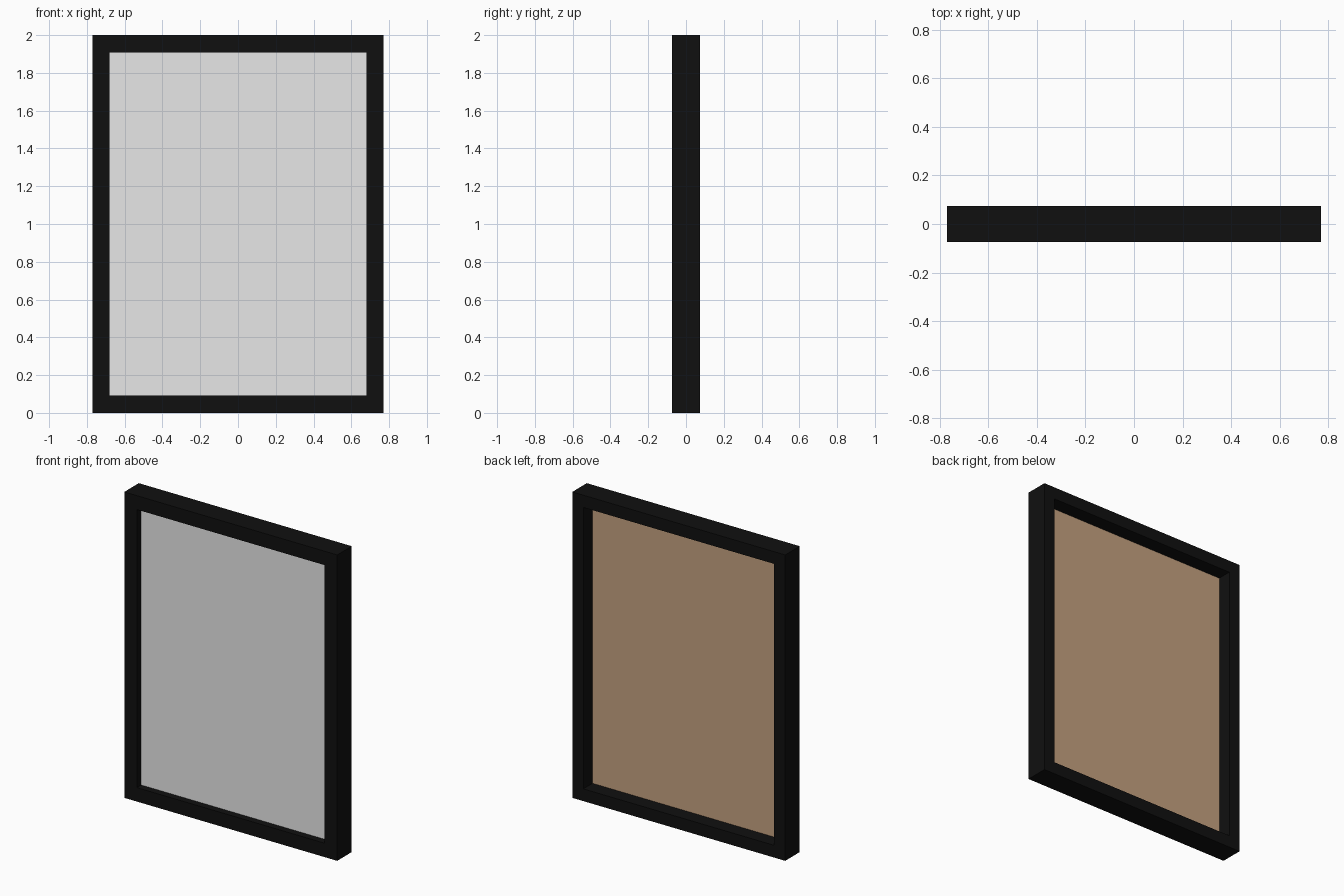
import bpy, bmesh

if "Cube" in bpy.data.objects:
    bpy.data.objects.remove(bpy.data.objects["Cube"])

W, H, D = 0.77, 2.0, 0.075      # half width, height, half depth
LIP, REBATE = 0.091, 0.08       # frame width at the front and at the back
FRONT_Y, BACK_Y = -0.03, -0.02  # faces of the mirror panel


def material(name, rgb):
    m = bpy.data.materials.new(name)
    m.diffuse_color = (*rgb, 1)
    m.use_nodes = True
    m.node_tree.nodes["Principled BSDF"].inputs["Base Color"].default_value = m.diffuse_color
    return m


black = material("black frame", (0.005, 0.005, 0.005))
grey = material("mirror grey", (0.8, 0.8, 0.8))
brown = material("brown backing", (0.56, 0.36, 0.217))


def finish(name, bm, mats):
    bmesh.ops.recalc_face_normals(bm, faces=bm.faces)
    me = bpy.data.meshes.new(name)
    for m in mats:
        me.materials.append(m)
    ob = bpy.data.objects.new(name, me)
    bpy.context.collection.objects.link(ob)
    return ob, me


def ring(bm, inset, y):
    x, z0, z1 = W - inset, inset, H - inset
    return [bm.verts.new(c) for c in ((-x, y, z0), (x, y, z0), (x, y, z1), (-x, y, z1))]


# Mitred frame: a stepped profile carried round the four sides
profile = [(0, -D), (0, D), (REBATE, D), (REBATE, FRONT_Y), (LIP, FRONT_Y), (LIP, -D)]
bm = bmesh.new()
rings = [ring(bm, *p) for p in profile]
for a, b in zip(rings, rings[1:] + rings[:1]):
    for i in range(4):
        j = (i + 1) % 4
        bm.faces.new((a[i], a[j], b[j], b[i]))
ob, me = finish("frame", bm, [black])
bm.to_mesh(me)
bm.free()

# Mirror panel held behind the front lip: grey in front, brown at the back
bm = bmesh.new()
f, b = ring(bm, REBATE, FRONT_Y), ring(bm, REBATE, BACK_Y)
bm.faces.new(f)
bm.faces.new(b)
for i in range(4):
    j = (i + 1) % 4
    bm.faces.new((f[i], f[j], b[j], b[i]))
ob, me = finish("mirror_panel", bm, [grey, brown])
for face in bm.faces:
    face.material_index = 0 if face.normal.y < -0.5 else 1
bm.to_mesh(me)
bm.free()
